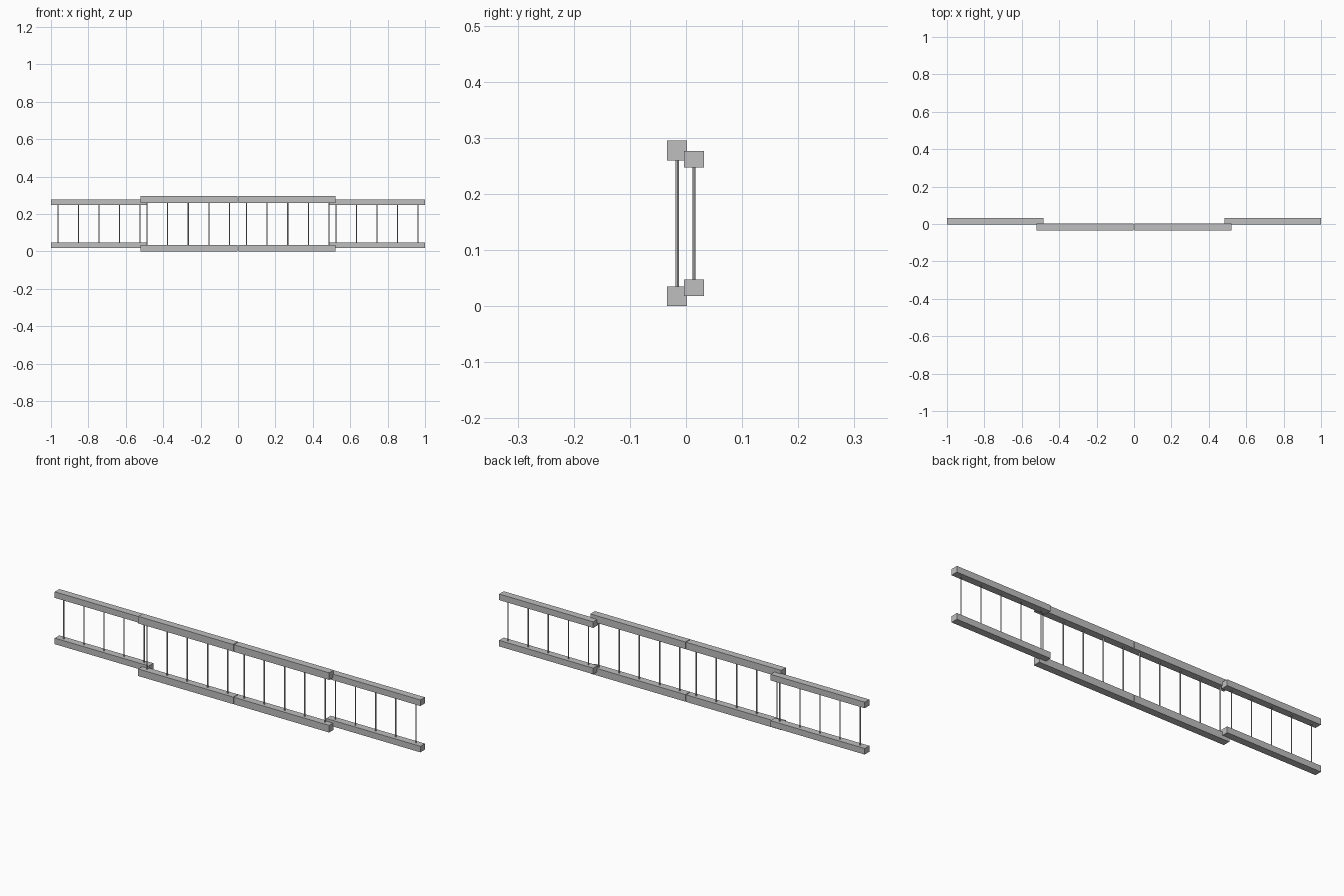
import bpy

cube = bpy.data.objects.get("Cube")
if cube:
    bpy.data.objects.remove(cube, do_unlink=True)

grey = bpy.data.materials.new("light_grey_metal")
grey.use_nodes = True
colour = (0.52, 0.52, 0.52, 1)
grey.diffuse_color = colour
grey.node_tree.nodes["Principled BSDF"].inputs["Base Color"].default_value = colour


def rail(name, x0, x1, y0, y1, z0, z1):
    """Square rail between two corners."""
    bpy.ops.mesh.primitive_cube_add(
        size=1, location=((x0 + x1) / 2, (y0 + y1) / 2, (z0 + z1) / 2))
    ob = bpy.context.object
    ob.name = name
    ob.scale = (abs(x1 - x0), y1 - y0, z1 - z0)
    bpy.ops.object.transform_apply(location=False, rotation=False, scale=True)
    ob.data.materials.append(grey)


def bar(name, x, y, z0, z1, radius):
    """Thin upright rod between the rails."""
    bpy.ops.mesh.primitive_cylinder_add(
        vertices=12, radius=radius, depth=z1 - z0, location=(x, y, (z0 + z1) / 2))
    ob = bpy.context.object
    ob.name = name
    ob.data.materials.append(grey)
    bpy.ops.object.shade_smooth_by_angle()


def panel(name, side, x_in, x_out, y0, y1, low, high, bar_in, bar_out, bar_y, radius):
    """Railing panel: two rails and five evenly spaced bars."""
    rail(name + "_bottom_rail", side * x_in, side * x_out, y0, y1, *low)
    rail(name + "_top_rail", side * x_in, side * x_out, y0, y1, *high)
    for i in range(5):
        x = side * (bar_in + (bar_out - bar_in) * i / 4)
        bar(f"{name}_bar_{i + 1}", x, bar_y, low[1] - 0.005, high[0] + 0.005, radius)


# Mirrored pairs: larger inner panels in front, smaller outer panels behind
for side, label in ((1, "left"), (-1, "right")):
    panel(label + "_inner", side, 0.002, 0.522, -0.034, 0.002,
          (0, 0.035), (0.26, 0.295), 0.045, 0.487, -0.0155, 0.0032)
    panel(label + "_outer", side, 0.485, 1.0, -0.0035, 0.032,
          (0.018, 0.048), (0.247, 0.277), 0.523, 0.963, 0.0145, 0.0027)
